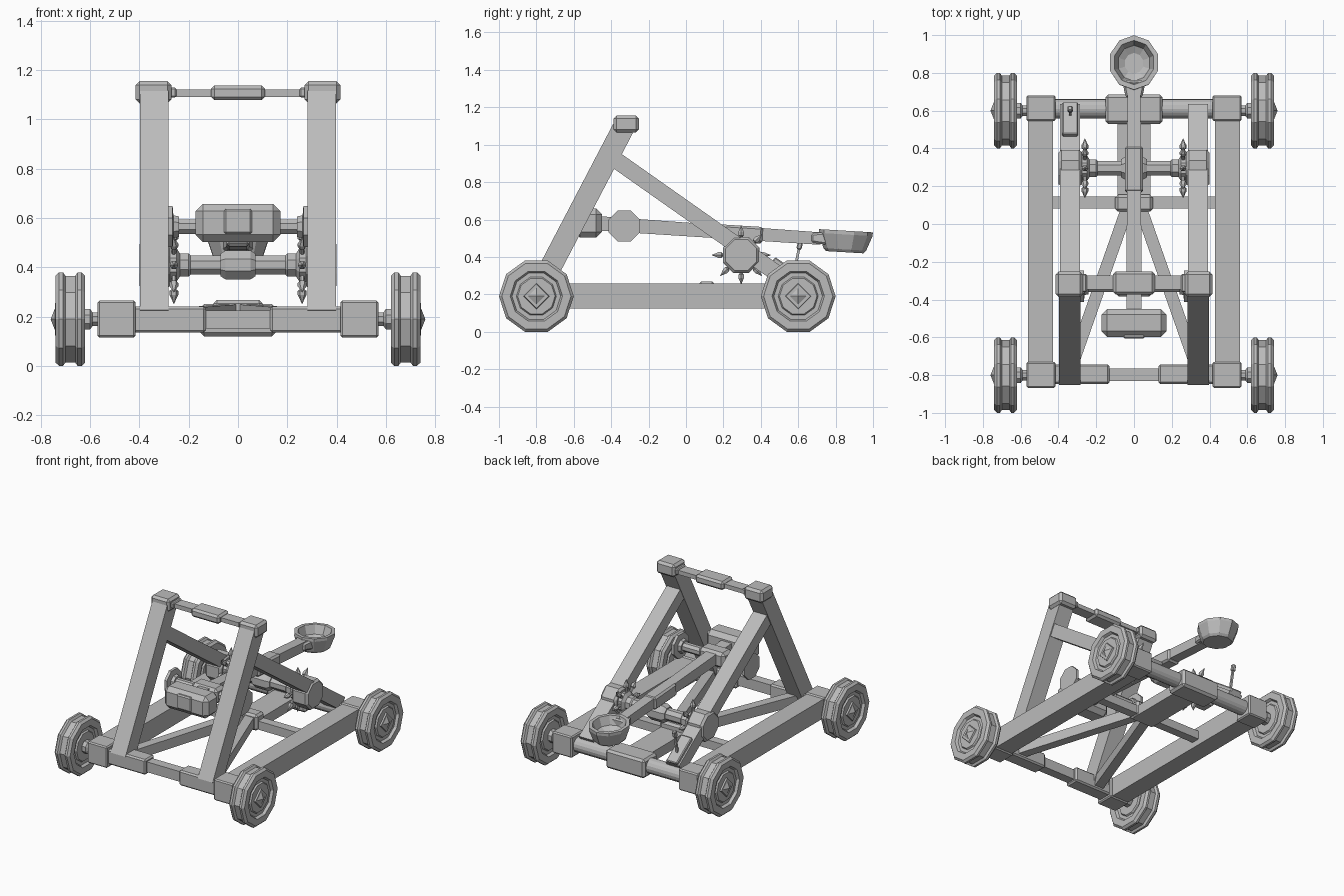
import bpy, bmesh, math
from mathutils import Matrix, Vector

if "Cube" in bpy.data.objects:
    bpy.data.objects.remove(bpy.data.objects["Cube"])

grey = bpy.data.materials.new("plain_grey")
grey.use_nodes = True
tone = (0.5, 0.5, 0.5, 1)
grey.diffuse_color = tone
grey.node_tree.nodes["Principled BSDF"].inputs["Base Color"].default_value = tone


def finish(name, bm, bevel=0):
    bmesh.ops.recalc_face_normals(bm, faces=bm.faces)
    mesh = bpy.data.meshes.new(name)
    bm.to_mesh(mesh)
    bm.free()
    mesh.materials.append(grey)
    obj = bpy.data.objects.new(name, mesh)
    bpy.context.collection.objects.link(obj)
    if bevel:
        mod = obj.modifiers.new("chamfer", "BEVEL")
        mod.width = bevel
        mod.segments = 1
    return obj


def box(name, x, y, z, bevel=0):
    """Box given by its (min, max) range on each axis."""
    bm = bmesh.new()
    bmesh.ops.create_cube(bm, size=1)
    for v in bm.verts:
        v.co = [(a + b) / 2 + c * (b - a) for (a, b), c in zip((x, y, z), v.co)]
    return finish(name, bm, bevel)


def beam(name, start, end, width, depth, bevel=0, taper=1):
    """Square bar between two points; taper scales the far end."""
    a, b = Vector(start), Vector(end)
    bm = bmesh.new()
    bmesh.ops.create_cube(bm, size=1)
    for v in bm.verts:
        k = taper if v.co.y > 0 else 1
        v.co = (v.co.x * width * k, v.co.y * (b - a).length, v.co.z * depth * k)
    turn = (b - a).to_track_quat('Y', 'Z').to_matrix().to_4x4()
    bm.transform(Matrix.Translation((a + b) / 2) @ turn)
    return finish(name, bm, bevel)


def lathe(name, profile, sides, matrix, phase=0):
    """Turned part: profile of (height, radius) pairs around local z."""
    bm = bmesh.new()
    rings = []
    for h, r in profile:
        if r == 0:
            rings.append([bm.verts.new((0, 0, h))] * sides)
            continue
        angles = [phase + math.tau * i / sides for i in range(sides)]
        rings.append([bm.verts.new((r * math.cos(t), r * math.sin(t), h)) for t in angles])
    for lo, hi in zip(rings, rings[1:]):
        for i in range(sides):
            j = (i + 1) % sides
            bm.faces.new(list(dict.fromkeys((lo[i], lo[j], hi[j], hi[i]))))
    for ring, (h, r) in ((rings[0], profile[0]), (rings[-1], profile[-1])):
        if r:
            bm.faces.new(ring)
    bm.transform(matrix)
    return finish(name, bm)


def along_x(x, y, z, side=1):
    return Matrix.Translation((x, y, z)) @ Matrix.Rotation(side * math.pi / 2, 4, 'Y')


def span(s, a, b):
    return tuple(sorted((s * a, s * b)))


FRONT, REAR, AXLE_Z = -0.8, 0.6, 0.19
WINCH = (0.295, 0.41)
PIVOT = (-0.33, 0.565)
EIGHTH = math.pi / 8

half_tyre = [(0.02, 0.185), (0.03, 0.2), (0.045, 0.2), (0.06, 0.185),
             (0.06, 0.14), (0.042, 0.13), (0.042, 0.107), (0.052, 0.1)]
tyre = [(-h, r) for h, r in reversed(half_tyre)] + half_tyre
hub = [(0.05, 0.07), (0.062, 0.065), (0.062, 0.045), (0.08, 0)]
spoke = [(0.03, 0.01), (0.1, 0.01), (0.105, 0.018), (0.122, 0.018), (0.135, 0.011), (0.16, 0)]

for s, tag in ((1, "left"), (-1, "right")):
    # Chassis rail with end blocks
    box(tag + "_rail", span(s, 0.43, 0.562), (-0.8, 0.62), (0.123, 0.257))
    for end, y in (("front", (-0.867, -0.73)), ("rear", (0.545, 0.68))):
        box(f"{tag}_{end}_corner_block", span(s, 0.415, 0.57), y, (0.115, 0.265), 0.008)

    # Wheels and stub axles
    for end, y in (("front", FRONT), ("rear", REAR)):
        lathe(f"{tag}_{end}_wheel", tyre, 10, along_x(s * 0.68, y, AXLE_Z, s), math.pi / 10)
        lathe(f"{tag}_{end}_hub", hub, 4, along_x(s * 0.68, y, AXLE_Z, s))
        lathe(f"{tag}_{end}_stub_axle", [(0.56, 0.03), (0.59, 0.03), (0.6, 0.045), (0.64, 0.045)],
              8, along_x(0, y, AXLE_Z, s), EIGHTH)

    # Front crossbeam sleeve, leaning post, cap and rear brace
    box(tag + "_front_sleeve", span(s, 0.13, 0.43), (-0.847, -0.743), (0.135, 0.242), 0.01)
    beam(tag + "_post", (s * 0.34, -0.8, 0.2), (s * 0.34, -0.335, 1.09), 0.116, 0.116)
    box(tag + "_post_cap", span(s, 0.27, 0.415), (-0.387, -0.252), (1.065, 1.155), 0.016)
    beam(tag + "_brace", (s * 0.338, -0.385, 0.925), (s * 0.338, 0.61, 0.225), 0.106, 0.088)
    box(tag + "_top_bar_socket", span(s, 0.25, 0.275), (-0.36, -0.265), (1.09, 1.13), 0.006)

    # Winch bearing, flanged spool and hand spokes
    lathe(tag + "_winch_bearing", [(0.275, 0.09), (0.29, 0.105), (0.385, 0.105), (0.4, 0.09)],
          8, along_x(0, *WINCH, s), EIGHTH)
    lathe(tag + "_spool", [(0.19, 0.04), (0.2, 0.05), (0.235, 0.05), (0.25, 0.075), (0.28, 0.075)],
          8, along_x(0, *WINCH, s), EIGHTH)
    for i in range(8):
        turn = Matrix.Rotation(i * math.pi / 4, 4, 'X')
        lathe(f"{tag}_spoke_{i + 1}", spoke, 6, Matrix.Translation((s * 0.26, *WINCH)) @ turn)

    # Arm pivot flange
    lathe(tag + "_pivot_flange", [(0.24, 0.045), (0.262, 0.05), (0.265, 0.09), (0.285, 0.09)],
          8, along_x(0, *PIVOT, s), EIGHTH)

    # Diagonal floor brace
    beam(tag + "_floor_brace", (s * 0.35, -0.81, 0.19), (s * 0.03, 0.1, 0.215), 0.065, 0.07)

# Crossbeams
box("front_crossbeam", (-0.4, 0.4), (-0.83, -0.765), (0.153, 0.225))
lathe("rear_crossbeam", [(-0.43, 0.052), (0.43, 0.052)], 16, along_x(0, 0.61, AXLE_Z))
box("rear_crossbeam_collar", (-0.152, 0.152), (0.53, 0.685), (0.12, 0.252), 0.015)
box("middle_crossbar", (-0.43, 0.43), (0.083, 0.145), (0.165, 0.225))
box("middle_collar", (-0.1, 0.1), (0.065, 0.155), (0.155, 0.268), 0.015)
box("floor_spine", (-0.088, 0.088), (0.1, 0.55), (0.155, 0.225))
box("top_bar", (-0.28, 0.28), (-0.348, -0.272), (1.092, 1.122))
box("top_bar_grip", (-0.11, 0.11), (-0.373, -0.252), (1.078, 1.138), 0.014)

# Winch drum
lathe("winch_axle", [(-0.28, 0.042), (0.28, 0.042)], 8, along_x(0, *WINCH), EIGHTH)
lathe("winch_drum", [(-0.07, 0.05), (-0.05, 0.064), (0.05, 0.064), (0.07, 0.05)],
      8, along_x(0, *WINCH), EIGHTH)

# Throwing arm with pivot, counterweight and collars
lathe("pivot_axle", [(-0.28, 0.032), (0.28, 0.032)], 8, along_x(0, *PIVOT), EIGHTH)
box("pivot_collar", (-0.1, 0.1), (-0.385, -0.275), (0.51, 0.62), 0.02)
beam("throwing_arm", (0, -0.55, 0.585), (0, 0.72, 0.498), 0.082, 0.078, taper=0.85)
box("counterweight", (-0.172, 0.172), (-0.597, -0.45), (0.503, 0.658), 0.03)
box("counterweight_stud", (-0.057, 0.057), (-0.607, -0.58), (0.535, 0.637), 0.008)
beam("arm_collar", (0, 0.165, 0.53), (0, 0.41, 0.515), 0.095, 0.09, 0.012)
beam("bowl_neck", (0, 0.76, 0.498), (0, 0.67, 0.502), 0.125, 0.07, 0.01, taper=0.7)

# Hollow bowl
lathe("bowl", [(-0.115, 0.09), (-0.1, 0.103), (-0.02, 0.13), (0, 0.13),
               (0, 0.106), (-0.06, 0.085), (-0.08, 0.05)], 10,
      Matrix.Translation((0, 0.855, 0.54)) @ Matrix.Rotation(-0.06, 4, 'X')
      @ Matrix.Diagonal((1.02, 1.11, 1, 1)), math.pi / 10)

# Release lever on the right brace
beam("lever_plate", (-0.338, 0.46, 0.375), (-0.338, 0.63, 0.255), 0.085, 0.06, 0.006)
beam("lever_rod", (-0.338, 0.575, 0.3), (-0.338, 0.605, 0.45), 0.014, 0.014)
beam("lever_knob", (-0.338, 0.603, 0.44), (-0.338, 0.613, 0.485), 0.028, 0.028, 0.006)
